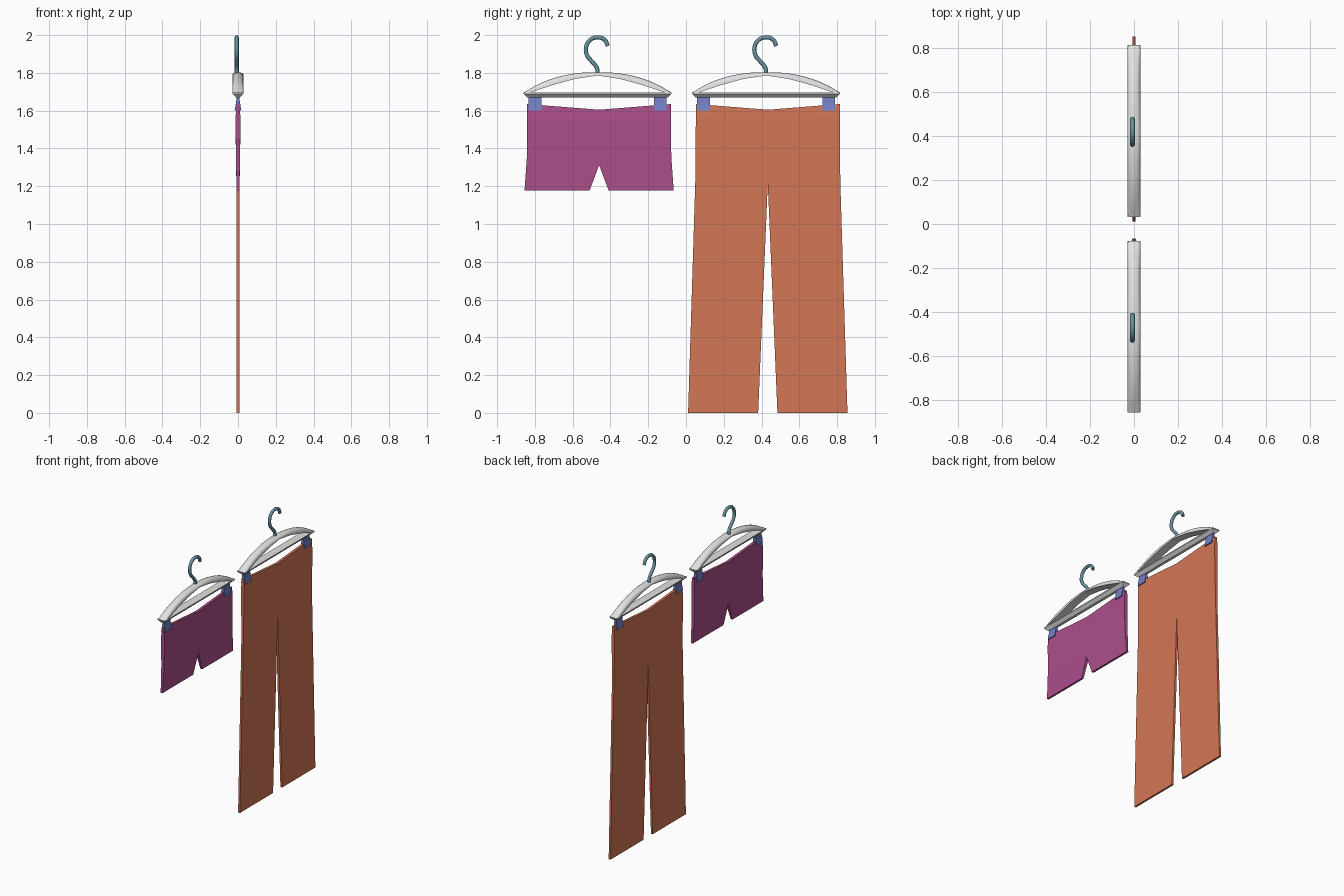
import bpy, bmesh, math

if "Cube" in bpy.data.objects:
    bpy.data.objects.remove(bpy.data.objects["Cube"])

def material(name, srgb):
    m = bpy.data.materials.new(name)
    lin = [((c / 255 + 0.055) / 1.055) ** 2.4 for c in srgb]
    m.diffuse_color = (*lin, 1)
    m.use_nodes = True
    m.node_tree.nodes["Principled BSDF"].inputs["Base Color"].default_value = m.diffuse_color
    return m

ORANGE = material("burnt orange cloth", (212, 118, 86))
PLUM = material("plum cloth", (173, 79, 139))
BLUE = material("blue clip", (114, 128, 196))
GREY = material("pale grey plastic", (226, 226, 226))
STEEL = material("teal steel", (104, 148, 162))

def finish(name, bm, mat, smooth=None):
    bmesh.ops.remove_doubles(bm, verts=bm.verts, dist=1e-5)
    bmesh.ops.recalc_face_normals(bm, faces=bm.faces)
    me = bpy.data.meshes.new(name)
    bm.to_mesh(me)
    bm.free()
    me.materials.append(mat)
    ob = bpy.data.objects.new(name, me)
    bpy.context.collection.objects.link(ob)
    if smooth:
        bpy.ops.object.select_all(action='DESELECT')
        ob.select_set(True)
        bpy.context.view_layer.objects.active = ob
        bpy.ops.object.shade_smooth_by_angle(angle=math.radians(smooth))
    return ob

def loft(bm, rings):
    """Skin closed rings of points and cap both ends."""
    vs = [[bm.verts.new(p) for p in r] for r in rings]
    n = len(vs[0])
    for a, b in zip(vs, vs[1:]):
        for i in range(n):
            j = (i + 1) % n
            bm.faces.new((a[i], a[j], b[j], b[i]))
    bm.faces.new(vs[0])
    bm.faces.new(vs[-1])

def interp(table, t):
    for (a, va), (b, vb) in zip(table, table[1:]):
        if t <= b:
            return va + (vb - va) * (t - a) / (b - a)
    return table[-1][1]

# Arch heights by distance from the hanger centre
OUTER = [(0, 1.803), (0.07, 1.802), (0.13, 1.796), (0.20, 1.782),
         (0.27, 1.760), (0.33, 1.732), (0.391, 1.696)]
INNER = [(0, 1.786), (0.12, 1.768), (0.24, 1.735), (0.36, 1.695), (0.391, 1.689)]
W = 0.029

def hanger(prefix, cy):
    # domed arch
    bm = bmesh.new()
    rings = []
    for k in range(-14, 15):
        d = 0.391 * k / 14
        lo, hi = interp(INNER, abs(d)), interp(OUTER, abs(d))
        ring = [(-W, cy + d, lo), (W, cy + d, lo)]
        for i in range(9):
            x = W * math.cos(math.pi * i / 8)
            h = 0.35 + 0.65 * math.sin(math.pi * i / 8)
            ring.append((x, cy + d, lo + (hi - lo) * h))
        rings.append(ring)
    loft(bm, rings)
    finish(prefix + "_hanger_arch", bm, GREY, 40)

    # lower bar, narrowing downward
    bm = bmesh.new()
    loft(bm, [[(sx * w, cy + sy * l, z) for sx, sy in
               ((-1, -1), (1, -1), (1, 1), (-1, 1))]
              for w, l, z in ((W, 0.391, 1.696), (W, 0.391, 1.689), (0.009, 0.372, 1.670))])
    finish(prefix + "_hanger_bar", bm, GREY)

    # hook bent from round wire
    cu = bpy.data.curves.new(prefix + "_hook", 'CURVE')
    cu.dimensions = '3D'
    cu.bevel_depth = 0.011
    cu.bevel_resolution = 2
    cu.use_fill_caps = True
    cu.resolution_u = 4
    path = [(0, 1.79), (-0.003, 1.825), (-0.03, 1.86), (-0.056, 1.893), (-0.061, 1.935),
            (-0.040, 1.974), (0, 1.988), (0.038, 1.975), (0.054, 1.942)]
    sp = cu.splines.new('BEZIER')
    sp.bezier_points.add(len(path) - 1)
    for p, (d, z) in zip(sp.bezier_points, path):
        p.co = (-0.007, cy + d, z)
        p.handle_left_type = p.handle_right_type = 'AUTO'
    cu.materials.append(STEEL)
    ob = bpy.data.objects.new(prefix + "_hook", cu)
    bpy.context.collection.objects.link(ob)
    bpy.ops.object.select_all(action='DESELECT')
    ob.select_set(True)
    bpy.context.view_layer.objects.active = ob
    bpy.ops.object.convert(target='MESH')
    bpy.ops.object.shade_smooth_by_angle(angle=math.radians(50))

    # wedge clips gripping the waist
    for side, label in ((-1, "left"), (1, "right")):
        bm = bmesh.new()
        c = cy + side * 0.332
        loft(bm, [[(sx * w, c + sy * 0.034, z) for sx, sy in
                   ((-1, -1), (1, -1), (1, 1), (-1, 1))]
                  for w, z in ((0.006, 1.675), (0.011, 1.64), (0.018, 1.602))])
        finish(f"{prefix}_clip_{label}", bm, BLUE)

def garment(name, cy, rows, mat):
    """Rows: outer offset, outer z, inner offset, inner z, half thickness."""
    bm = bmesh.new()
    for s in (-1, 1):
        loft(bm, [[(-t, cy + s * yo, zo), (t, cy + s * yo, zo),
                   (t, cy + s * yi, zi), (-t, cy + s * yi, zi)]
                  for yo, zo, yi, zi, t in rows])
    bmesh.ops.remove_doubles(bm, verts=bm.verts, dist=1e-5)
    # drop the hidden walls where the two halves meet
    inside = [f for f in bm.faces if all(abs(v.co.y - cy) < 1e-5 for v in f.verts)]
    bmesh.ops.delete(bm, geom=inside, context='FACES')
    finish(name, bm, mat)

hanger("shorts", -0.468)
hanger("trousers", 0.424)

garment("shorts", -0.460, [
    (0.381, 1.635, 0, 1.605, 0.009),
    (0.381, 1.56, 0, 1.55, 0.013),
    (0.382, 1.36, 0, 1.312, 0.011),
    (0.395, 1.178, 0.050, 1.178, 0.007)], PLUM)

garment("trousers", 0.433, [
    (0.381, 1.635, 0, 1.605, 0.009),
    (0.381, 1.56, 0, 1.55, 0.012),
    (0.384, 1.22, 0, 1.215, 0.008),
    (0.422, 0.0, 0.051, 0.0, 0.007)], ORANGE)
